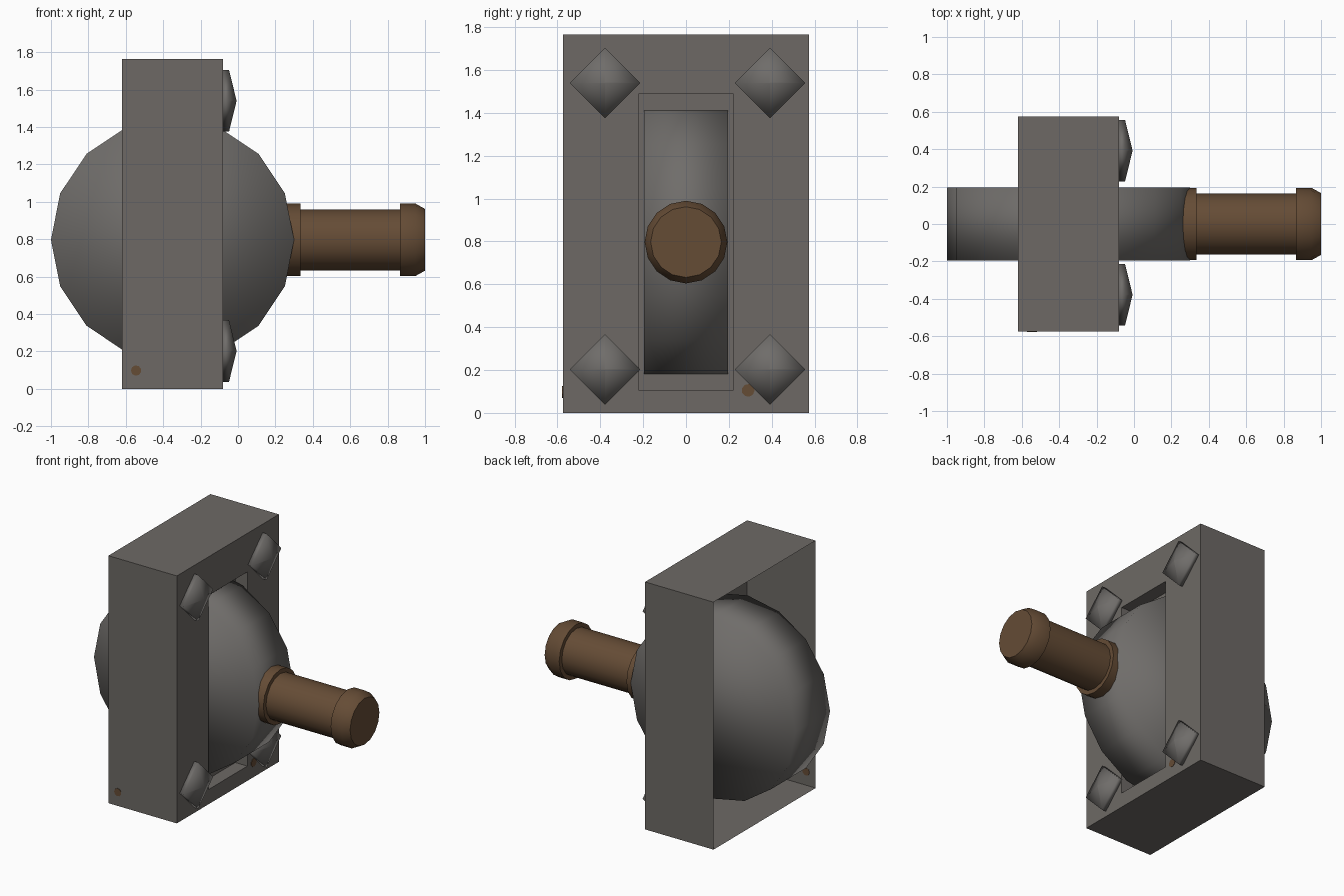
import bpy, math
from mathutils import Matrix, Vector

if "Cube" in bpy.data.objects:
    bpy.data.objects.remove(bpy.data.objects["Cube"])


def material(name, rgb):
    m = bpy.data.materials.new(name)
    m.diffuse_color = (*rgb, 1)
    m.use_nodes = True
    m.node_tree.nodes["Principled BSDF"].inputs["Base Color"].default_value = m.diffuse_color
    return m


PLATE = material("dull grey steel", (0.153, 0.141, 0.130))
STEEL = material("worn grey steel", (0.160, 0.152, 0.144))
RUST = material("rusty brown", (0.130, 0.072, 0.036))


def build(name, verts, faces, mat, smooth):
    me = bpy.data.meshes.new(name)
    me.from_pydata(verts, [], faces)
    me.materials.append(mat)
    for p in me.polygons:
        p.use_smooth = smooth
    ob = bpy.data.objects.new(name, me)
    bpy.context.collection.objects.link(ob)
    return ob


def loft(name, rings, mat, smooth=False, cap_start=True):
    """Bridge equal-sized rings and cap the ends."""
    n = len(rings[0])
    verts = [v for r in rings for v in r]
    faces = [(k * n + i, k * n + (i + 1) % n, (k + 1) * n + (i + 1) % n, (k + 1) * n + i)
             for k in range(len(rings) - 1) for i in range(n)]
    faces.append(tuple(range(len(verts) - n, len(verts))))
    if cap_start:
        faces.append(tuple(reversed(range(n))))
    return build(name, verts, faces, mat, smooth)


def lathe(name, profile, sides, centre, mat, smooth=True, turn=Matrix.Identity(3)):
    """Profile of (distance along x, radius), turned about x, then rotated."""
    rings = []
    for x, r in profile:
        a = [2 * math.pi * i / sides for i in range(sides)]
        rings.append([Vector(centre) + turn @ Vector((x, r * math.cos(t), r * math.sin(t)))
                      for t in a])
    return loft(name, rings, mat, smooth)


def rect(x, y, z0, z1):
    return [(x, -y, z0), (x, y, z0), (x, y, z1), (x, -y, z1)]


# Housing: thin shell open at the back, with a shallow slot recess in its face
loft("housing", [rect(-0.62, 0.575, 0, 1.765), rect(-0.08, 0.575, 0, 1.765),
                 rect(-0.08, 0.22, 0.105, 1.49), rect(-0.175, 0.22, 0.105, 1.49)],
     PLATE, cap_start=False)

# Pivot wheel, axis along y
to_y = Matrix.Rotation(math.radians(90), 3, 'Z')
lathe("pivot_wheel", [(-0.195, 0.65), (0.195, 0.65)], 16, (-0.35, 0, 0.797), STEEL, True, to_y)

# Lever handle: collar, shaft and rounded grip
handle = lathe("lever_handle", [(0.2, 0.193), (0.335, 0.193), (0.335, 0.163), (0.866, 0.163),
                                (0.866, 0.193), (0.95, 0.193), (1.0, 0.165)],
               16, (0, 0, 0.797), RUST)
bpy.context.view_layer.objects.active = handle
handle.select_set(True)
bpy.ops.object.shade_smooth_by_angle(angle=math.radians(40))

# Four diamond bolts with pyramid heads
for y in (-0.378, 0.392):
    for z in (0.203, 1.54):
        lathe("bolt", [(-0.082, 0.165), (-0.048, 0.165), (-0.008, 0.002)], 4, (0, y, z), STEEL)

# Small rust spots
lathe("rust_spot_face", [(-0.003, 0.03), (0.003, 0.03)], 9, (-0.08, 0.29, 0.105), RUST, False)
lathe("rust_spot_side", [(-0.003, 0.028), (0.003, 0.028)], 9, (-0.545, -0.575, 0.098),
      RUST, False, to_y)
